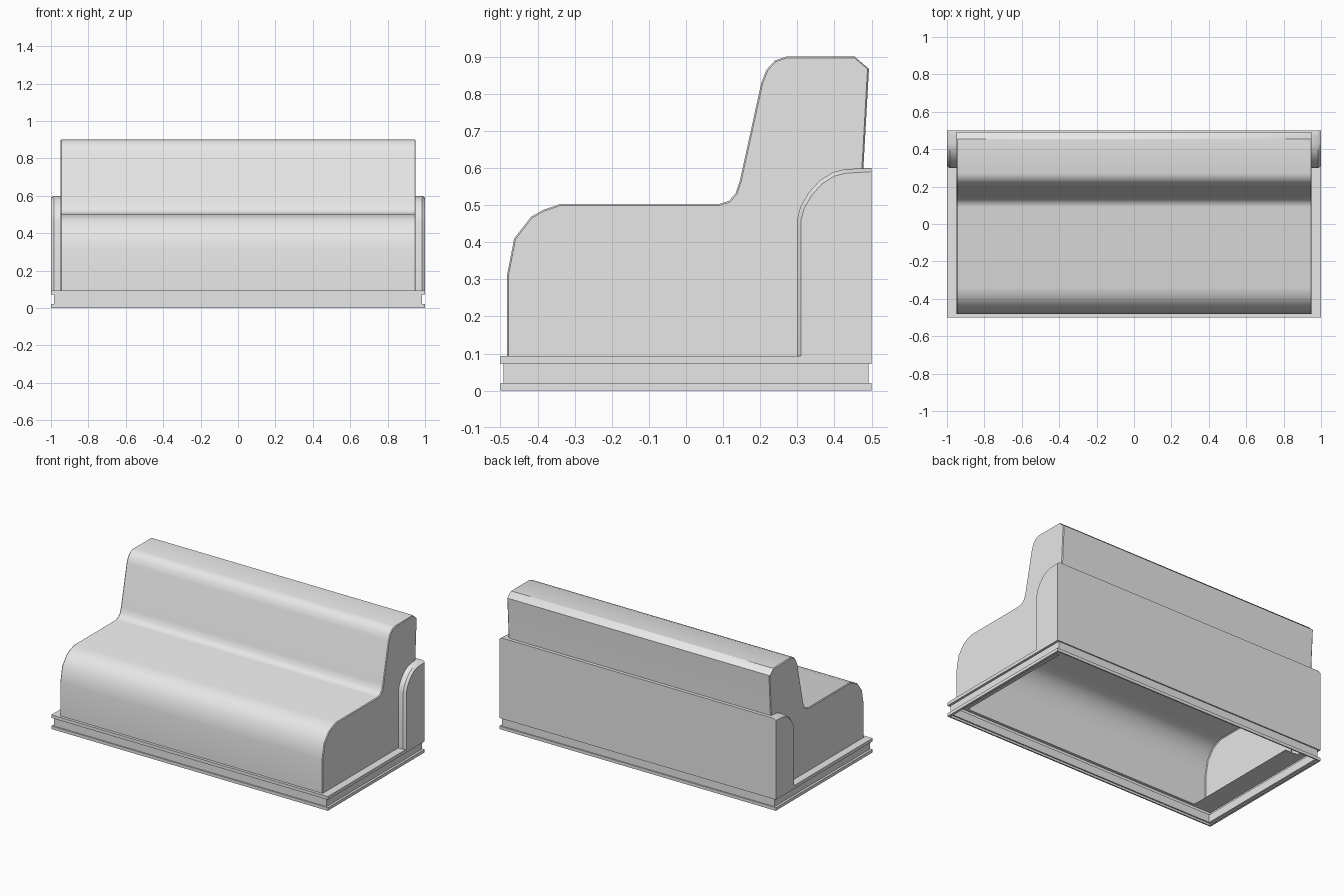
import bpy, bmesh, math
from mathutils import Vector

cube = bpy.data.objects.get("Cube")
if cube:
    bpy.data.objects.remove(cube, do_unlink=True)

grey = bpy.data.materials.new("light grey")
grey.use_nodes = True
grey.diffuse_color = (0.8, 0.8, 0.8, 1)
grey.node_tree.nodes["Principled BSDF"].inputs["Base Color"].default_value = (0.8, 0.8, 0.8, 1)

BASE_TOP = 0.093
SEAT_X = 0.95
PANEL_Z = 0.6


def offset(path, amount):
    """Move an open (y, z) path to its inner side."""
    out = []
    for i, p in enumerate(path):
        a, b = Vector(path[max(i - 1, 0)]), Vector(path[min(i + 1, len(path) - 1)])
        d = (b - a).normalized()
        out.append((p[0] + d.y * amount, p[1] - d.x * amount))
    return out


def loft(bm, rings, closed=False):
    """Bridge rings of equal length with quads; returns the vertex rings."""
    rows = [[bm.verts.new(p) for p in ring] for ring in rings]
    n = len(rows[0])
    for r, s in zip(rows, rows[1:]):
        for i in range(n if closed else n - 1):
            j = (i + 1) % n
            bm.faces.new((r[i], r[j], s[j], s[i]))
    return rows


def finish(bm, name, mirror=False):
    bmesh.ops.recalc_face_normals(bm, faces=bm.faces)
    mesh = bpy.data.meshes.new(name)
    bm.to_mesh(mesh)
    bm.free()
    mesh.materials.append(grey)
    obj = bpy.data.objects.new(name, mesh)
    bpy.context.collection.objects.link(obj)
    if mirror:
        obj.modifiers.new("mirror", "MIRROR").use_mirror_merge = False
    bpy.ops.object.select_all(action="DESELECT")
    obj.select_set(True)
    bpy.context.view_layer.objects.active = obj
    bpy.ops.object.shade_smooth_by_angle(angle=math.radians(35))
    return obj


# Seat and backrest: one hollow shell, open below, with softened ends
seat_path = [(-.482, BASE_TOP), (-.482, .312), (-.463, .41), (-.418, .468),
             (-.385, .487), (-.338, .503), (.09, .503), (.115, .511),
             (.133, .53), (.145, .565), (.203, .83), (.217, .865), (.24, .89),
             (.27, .9), (.455, .9), (.493, .867), (.478, PANEL_Z), (.478, BASE_TOP)]
bm = bmesh.new()
sections = []
for x, inset in ((-SEAT_X, .004), (-SEAT_X + .005, 0), (SEAT_X - .005, 0), (SEAT_X, .004)):
    sections.append([(x, y, z) for y, z in offset(seat_path, inset)])
rows = loft(bm, sections)
bm.faces.new(rows[0])
bm.faces.new(rows[-1])
finish(bm, "seat_and_backrest")

# Rounded side panels with a chamfered outer rim
arm_path = [(.299, BASE_TOP), (.299, .46), (.308, .495), (.33, .533), (.36, .566),
            (.395, .588), (.43, .597), (.5, PANEL_Z)]
bm = bmesh.new()
rim = offset(arm_path, .011)
rim[-1] = (.5, .59)
rows = loft(bm, [[(SEAT_X - .005, y, z) for y, z in arm_path],
                 [(.985, y, z) for y, z in arm_path],
                 [(1, y, z) for y, z in rim]])
bm.faces.new(rows[-1] + [bm.verts.new((1, .5, BASE_TOP))])
finish(bm, "side_panel", mirror=True)

# Back panel with a narrow top ledge
bm = bmesh.new()
outline = [(-1, BASE_TOP), (-1, .59), (-.985, PANEL_Z), (.985, PANEL_Z), (1, .59), (1, BASE_TOP)]
bm.faces.new([bm.verts.new((x, .5, z)) for x, z in outline])
loft(bm, [[(-.985, .5, PANEL_Z), (.985, .5, PANEL_Z)],
          [(-.985, .475, PANEL_Z), (.985, .475, PANEL_Z)]])
finish(bm, "back_panel")

# Plinth: grooved frame, open in the middle
frame_profile = [(.015, .008, 0), (0, 0, 0), (0, 0, .02), (.015, .008, .02),
                 (.015, .008, .072), (0, 0, .072), (0, 0, BASE_TOP), (.05, .018, BASE_TOP)]
bm = bmesh.new()
loft(bm, [[(sx * (1 - ix), sy * (.5 - iy), z)
           for sx, sy in ((-1, -1), (1, -1), (1, 1), (-1, 1))]
          for ix, iy, z in frame_profile], closed=True)
finish(bm, "plinth_frame")

# Support strips under the two ends
bm = bmesh.new()
loft(bm, [[(x, -.482, BASE_TOP - .002), (x, .35, BASE_TOP - .002)] for x in (.86, .985)])
finish(bm, "end_support_strip", mirror=True)
